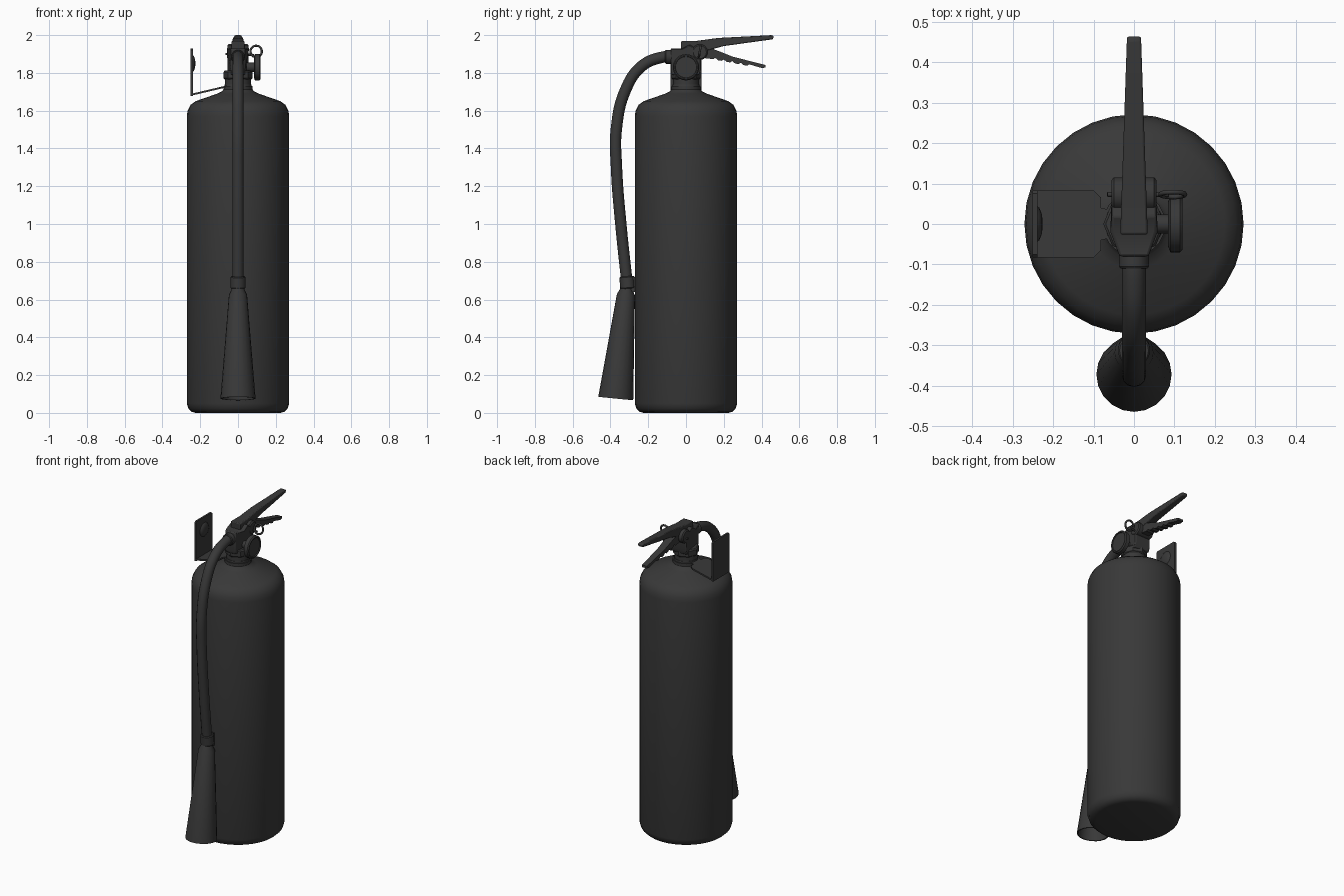
import bpy, bmesh, math
from mathutils import Vector, Matrix

if "Cube" in bpy.data.objects:
    bpy.data.objects.remove(bpy.data.objects["Cube"])

dark = bpy.data.materials.new("dark_grey")
dark.diffuse_color = (0.04, 0.04, 0.04, 1)
dark.use_nodes = True
dark.node_tree.nodes["Principled BSDF"].inputs["Base Color"].default_value = dark.diffuse_color


def finish(name, bm, angle=35):
    bmesh.ops.recalc_face_normals(bm, faces=bm.faces[:])
    me = bpy.data.meshes.new(name)
    bm.to_mesh(me)
    bm.free()
    for p in me.polygons:
        p.use_smooth = True
    me.set_sharp_from_angle(angle=math.radians(angle))
    me.materials.append(dark)
    ob = bpy.data.objects.new(name, me)
    bpy.context.collection.objects.link(ob)
    return ob


def lathe(name, profile, segs, start=(0, 0, 0), axis=(0, 0, 1), closed=False):
    """Spin (radius, height) points round an axis; open ends get capped."""
    bm = bmesh.new()
    m = Matrix.Translation(start) @ Vector(axis).to_track_quat('Z', 'Y').to_matrix().to_4x4()
    rings = []
    for r, h in profile:
        rings.append([bm.verts.new(m @ Vector((r * math.cos(2 * math.pi * i / segs),
                                               r * math.sin(2 * math.pi * i / segs), h)))
                      for i in range(segs)])
    pairs = list(zip(rings, rings[1:])) + ([(rings[-1], rings[0])] if closed else [])
    for a, b in pairs:
        for i in range(segs):
            j = (i + 1) % segs
            bm.faces.new((a[i], a[j], b[j], b[i]))
    if not closed:
        bm.faces.new(rings[0])
        bm.faces.new(rings[-1])
    return finish(name, bm)


def prism(name, outline, place, bevel=0.0):
    """Solid from an outline; place(u, v, side) gives the 3D point on each side."""
    bm = bmesh.new()
    a, b = [[bm.verts.new(place(u, v, s)) for u, v in outline] for s in (-1, 1)]
    bm.faces.new(a)
    bm.faces.new(b)
    n = len(outline)
    for i in range(n):
        j = (i + 1) % n
        bm.faces.new((a[i], a[j], b[j], b[i]))
    ob = finish(name, bm)
    if bevel:
        mod = ob.modifiers.new("soft_edges", 'BEVEL')
        mod.width, mod.segments = bevel, 2
    return ob


def tube(name, points, radius, cyclic=False, res=8, sides=2):
    cu = bpy.data.curves.new(name, 'CURVE')
    cu.dimensions = '3D'
    cu.bevel_depth, cu.bevel_resolution = radius, sides
    cu.resolution_u, cu.use_fill_caps = res, True
    sp = cu.splines.new('BEZIER')
    sp.bezier_points.add(len(points) - 1)
    for bp, p in zip(sp.bezier_points, points):
        bp.co = p
        bp.handle_left_type = bp.handle_right_type = 'AUTO'
    sp.use_cyclic_u = cyclic
    tmp = bpy.data.objects.new(name + "_path", cu)
    bpy.context.collection.objects.link(tmp)
    bm = bmesh.new()
    bm.from_mesh(tmp.evaluated_get(bpy.context.evaluated_depsgraph_get()).to_mesh())
    bpy.data.objects.remove(tmp)
    return finish(name, bm, 50)


# Tank
lathe("tank", [(0.225, 0), (0.245, 0.006), (0.262, 0.022), (0.271, 0.05), (0.271, 1.57),
               (0.267, 1.60), (0.252, 1.63), (0.225, 1.65), (0.11, 1.69), (0.085, 1.702),
               (0.072, 1.72), (0.07, 1.74)], 32)

# Valve: neck, nut, body and hinge barrel
lathe("valve_neck", [(0.068, 1.70), (0.068, 1.77), (0.06, 1.78)], 20)
lathe("valve_nut", [(0.07, 1.765), (0.076, 1.772), (0.076, 1.805), (0.07, 1.812)], 8)
prism("valve_body", [(-0.075, 1.79), (0.07, 1.79), (0.08, 1.82), (0.08, 1.91), (0.02, 1.95),
                     (-0.02, 1.93), (-0.08, 1.93), (-0.08, 1.81)],
      lambda y, z, s: (s * (0.055 if y > -0.05 else 0.036), y, z), 0.006)
lathe("hinge_barrel", [(0.035, 0), (0.042, 0.006), (0.042, 0.106), (0.035, 0.112)], 16,
      (-0.056, 0.073, 1.91), (1, 0, 0))

# Squeeze lever and carrying handle
prism("squeeze_lever", [(-0.026, 1.90), (-0.026, 1.968), (0.06, 1.97), (0.17, 1.985), (0.455, 2.0),
                        (0.465, 1.993), (0.46, 1.978), (0.20, 1.942), (0.10, 1.915), (0.05, 1.90)],
      lambda y, z, s: (s * (0.034 - 0.034 * (y + 0.026)), y, z), 0.005)
grip = [(0.06, 1.945), (0.11, 1.94), (0.25, 1.885), (0.42, 1.842), (0.42, 1.828), (0.40, 1.826)]
for k in range(5):  # finger bumps on the underside
    y = 0.315 - k * 0.045
    z = 1.829 + (0.40 - y) * 0.19
    grip += [(y + 0.02, z), (y + 0.008, z - 0.007), (y - 0.010, z - 0.004)]
grip += [(0.08, 1.88)]
prism("carrying_handle", grip, lambda y, z, s: (s * (0.03 - 0.03 * y), y, z))

# Pressure gauge
lathe("gauge_stem", [(0.024, 0), (0.024, 0.05)], 12, (0.045, 0, 1.83), (1, 0, 0))
lathe("gauge", [(0.055, 0), (0.07, 0.006), (0.07, 0.030), (0.064, 0.036), (0.058, 0.036),
                (0.056, 0.031)], 24, (0.084, 0, 1.83), (1, 0, 0))

# Safety pin and pull ring
tube("safety_pin", [(-0.066, 0.073, 1.90), (0.085, 0.073, 1.895)], 0.006)
tube("pull_ring", [(0.096 + 0.030 * math.cos(k * math.pi / 4), 0.073 + 0.006 * math.sin(k * math.pi / 4),
                    1.914 + 0.030 * math.sin(k * math.pi / 4)) for k in range(8)], 0.006, True, 3)

# Wall bracket: collar, sloping shelf, upright plate and rivet
lathe("bracket_collar", [(0.066, 1.712), (0.078, 1.712), (0.078, 1.73), (0.066, 1.73)], 20, closed=True)
half = [(-0.245, 0.083), (-0.10, 0.083), (-0.082, 0.066), (-0.082, 0.04), (-0.06, 0.035)]
prism("bracket_shelf", half + [(x, -y) for x, y in reversed(half)],
      lambda x, y, s: (x, y, 1.685 + (x + 0.245) * 0.235 + s * 0.005))
prism("bracket_plate", [(-0.083, 1.678), (0.083, 1.678), (0.083, 1.922), (0.075, 1.93),
                        (-0.075, 1.93), (-0.083, 1.922)],
      lambda y, z, s: (-0.245 + s * 0.006, y, z))
lathe("bracket_rivet", [(0.045, 0), (0.04, 0.006), (0.025, 0.012), (0.01, 0.014)], 16,
      (-0.24, 0, 1.85), (1, 0, 0))

# Hose
tube("hose", [(0, -0.03, 1.885), (0, -0.13, 1.882), (0, -0.235, 1.835), (0, -0.32, 1.71),
              (0, -0.369, 1.50), (0, -0.368, 1.30), (0, -0.345, 1.0), (0, -0.309, 0.66)], 0.03, sides=4)
lathe("hose_fitting", [(0.033, 0), (0.037, 0.005), (0.037, 0.035), (0.033, 0.04)], 16,
      (0, -0.07, 1.885), (0, -1, 0))

# Hose clip on the tank
lathe("hose_clip", [(0.036, 0), (0.04, 0.005), (0.04, 0.06), (0.036, 0.065)], 16,
      (0, -0.308, 0.658), (0, -0.08, 1))
prism("clip_mount", [(-0.30, 0.64), (-0.262, 0.64), (-0.262, 0.72), (-0.30, 0.72)],
      lambda y, z, s: (s * 0.022, y, z))

# Discharge horn, hollow at its mouth
lathe("discharge_horn", [(0.032, 0), (0.034, 0.012), (0.048, 0.04), (0.093, 0.592),
                         (0.086, 0.592), (0.042, 0.06)], 20,
      (0, -0.314, 0.665), (0, -0.058, -0.59))
